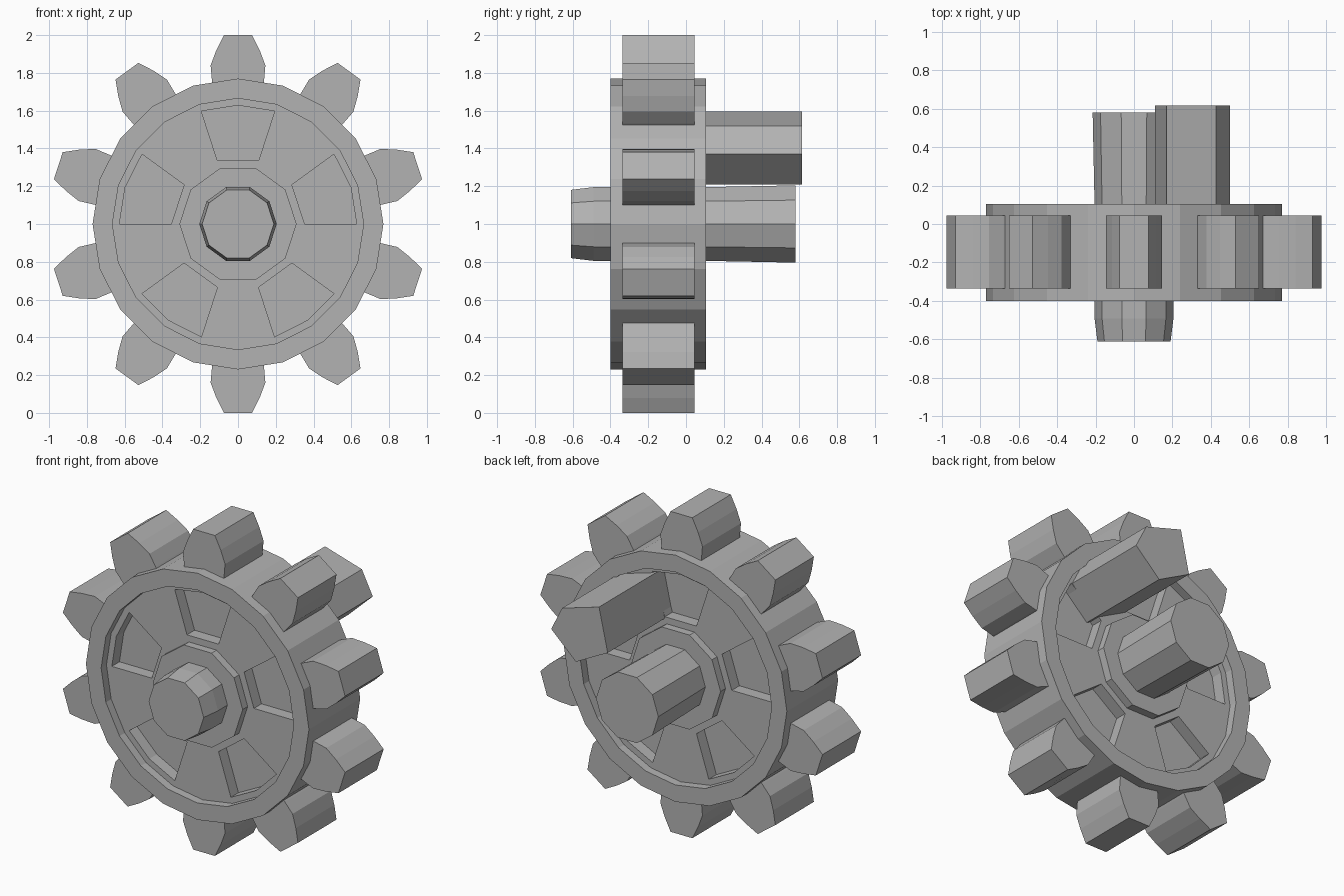
import bpy, bmesh, math

if "Cube" in bpy.data.objects:
    bpy.data.objects.remove(bpy.data.objects["Cube"])

grey = bpy.data.materials.new("plain grey")
grey.diffuse_color = (0.45, 0.45, 0.45, 1)
grey.use_nodes = True
grey.node_tree.nodes["Principled BSDF"].inputs["Base Color"].default_value = grey.diffuse_color
CZ = 1.0            # height of the wheel axis
YM = -0.1475        # middle plane of the wheel


def polar(r, deg):
    a = math.radians(deg)
    return (r * math.cos(a), r * math.sin(a))


def ngon(r, n):
    return [polar(r, 360 * i / n) for i in range(n)]


def loft(bm, sections, ring=False):
    """Skin (y, points) sections along y; ring=True closes it on itself."""
    loops = [[bm.verts.new((x, y, CZ + z)) for x, z in pts] for y, pts in sections]
    pairs = list(zip(loops, loops[1:]))
    if ring:
        pairs.append((loops[-1], loops[0]))
    else:
        bm.faces.new(loops[0])
        bm.faces.new(loops[-1])
    for a, b in pairs:
        for i in range(len(a)):
            j = (i + 1) % len(a)
            bm.faces.new((a[i], a[j], b[j], b[i]))


def finish(bm, name):
    bmesh.ops.recalc_face_normals(bm, faces=bm.faces[:])
    me = bpy.data.meshes.new(name)
    bm.to_mesh(me)
    bm.free()
    me.materials.append(grey)
    ob = bpy.data.objects.new(name, me)
    bpy.context.collection.objects.link(ob)
    return ob


# outer rim
bm = bmesh.new()
y0, y1 = YM - 0.2525, YM + 0.2525
loft(bm, [(y0, ngon(0.77, 20)), (y1, ngon(0.77, 20)),
          (y1, ngon(0.665, 20)), (y0, ngon(0.665, 20))], ring=True)
finish(bm, "rim")

# recessed web with five pockets on each side
WEB, FLOOR = 0.2, 0.125
bm = bmesh.new()
loft(bm, [(YM - WEB, ngon(0.68, 20)), (YM + WEB, ngon(0.68, 20))])
web = finish(bm, "web")
bm = bmesh.new()
for k in range(5):
    c = 90 + 72 * k
    pts = [polar(0.353, c - 18), polar(0.628, c - 18), polar(0.628, c),
           polar(0.628, c + 18), polar(0.353, c + 18)]
    for s in (-1, 1):
        loft(bm, [(YM + s * FLOOR, pts), (YM + s * 0.3, pts)])
cutter = finish(bm, "pocket_cutter")
cutter.hide_render = True
mod = web.modifiers.new("pockets", 'BOOLEAN')
mod.operation = 'DIFFERENCE'
mod.solver = 'EXACT'
mod.object = cutter
bpy.context.view_layer.objects.active = web
bpy.ops.object.modifier_apply(modifier=mod.name)
bpy.data.objects.remove(cutter)

# raised hub
bm = bmesh.new()
loft(bm, [(y0 + 0.003, ngon(0.31, 10)), (y1 - 0.003, ngon(0.31, 10))])
finish(bm, "hub")

# axle, chamfered in front and flaring slightly behind
bm = bmesh.new()
loft(bm, [(-0.61, ngon(0.19, 10)), (-0.49, ngon(0.205, 10)),
          (0.1, ngon(0.205, 10)), (0.58, ngon(0.215, 10))])
finish(bm, "axle")

# ten teeth
bm = bmesh.new()
prof = [(0.70, -0.13), (0.76, -0.138), (0.84, -0.145), (0.92, -0.115), (1.0, -0.075)]
prof += [(r, -t) for r, t in reversed(prof)]
for k in range(10):
    a = math.radians(90 + 36 * k)
    pts = [(r * math.cos(a) - t * math.sin(a), r * math.sin(a) + t * math.cos(a))
           for r, t in prof]
    loft(bm, [(-0.335, pts), (0.045, pts)])
finish(bm, "teeth")

# off-centre crank pin on the back
bm = bmesh.new()
pin = [(0.50, 0.37), (0.425, 0.52), (0.17, 0.595), (0.11, 0.325), (0.33, 0.21)]
loft(bm, [(-0.03, pin), (0.615, pin)])
finish(bm, "crank_pin")
